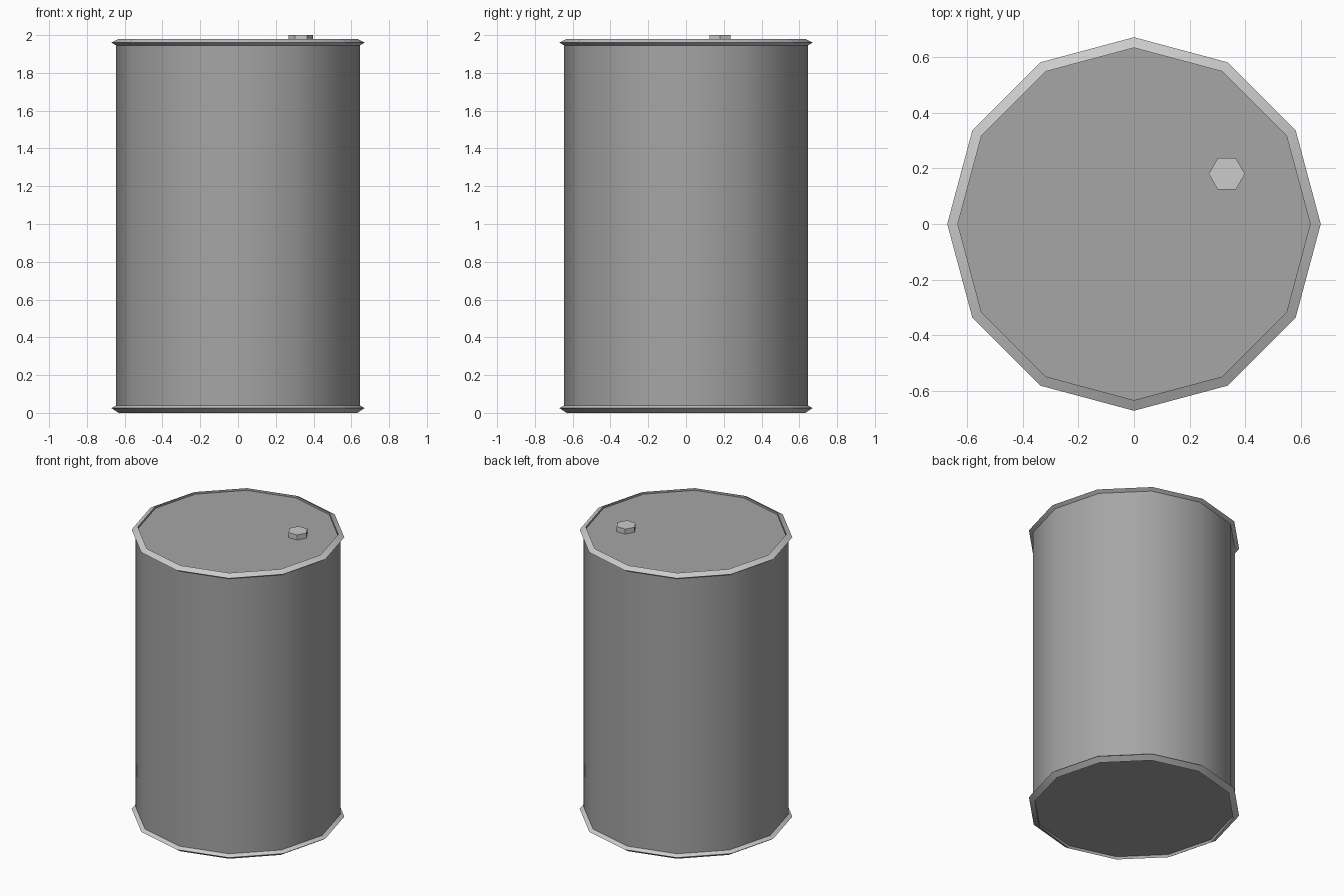
import bpy, bmesh, math

if "Cube" in bpy.data.objects:
    bpy.data.objects.remove(bpy.data.objects["Cube"])


def lathe(name, profile, sides, centre=(0, 0, 0), smooth_angle=None):
    """Revolve (radius, z) points round z and cap both ends."""
    bm = bmesh.new()
    rings = []
    for r, z in profile:
        rings.append([bm.verts.new((r * math.cos(2 * math.pi * i / sides),
                                    r * math.sin(2 * math.pi * i / sides), z))
                      for i in range(sides)])
    for low, high in zip(rings, rings[1:]):
        for i in range(sides):
            j = (i + 1) % sides
            bm.faces.new((low[i], low[j], high[j], high[i]))
    bm.faces.new(rings[0][::-1])
    bm.faces.new(rings[-1])
    bmesh.ops.recalc_face_normals(bm, faces=bm.faces)
    mesh = bpy.data.meshes.new(name)
    bm.to_mesh(mesh)
    bm.free()
    obj = bpy.data.objects.new(name, mesh)
    obj.location = centre
    bpy.context.collection.objects.link(obj)
    if smooth_angle:
        bpy.ops.object.select_all(action='DESELECT')
        obj.select_set(True)
        bpy.context.view_layer.objects.active = obj
        bpy.ops.object.shade_smooth_by_angle(angle=math.radians(smooth_angle))
    return obj


def material(name, grey):
    mat = bpy.data.materials.new(name)
    mat.diffuse_color = (grey, grey, grey, 1)
    mat.use_nodes = True
    mat.node_tree.nodes["Principled BSDF"].inputs["Base Color"].default_value = mat.diffuse_color
    return mat


# Drum: recessed ends, pointed rims and straight wall in one profile
LID = 1.965
bottom = [(0.632, 0.02), (0.632, 0.0), (0.67, 0.025), (0.645, 0.04)]
top = [(0.645, 1.945), (0.67, 1.96), (0.632, 1.98), (0.632, LID)]
drum = lathe("drum", bottom + top, 12, smooth_angle=31)

# Dark paint everywhere except the sloping rim faces
drum.data.materials.append(material("dark_paint", 0.38))
drum.data.materials.append(material("bare_rim", 0.8))
for face in drum.data.polygons:
    if 0.1 < abs(face.normal.z) < 0.99:
        face.material_index = 1

# Hexagonal filler cap standing on the lid
cap = lathe("filler_cap", [(0.065, LID), (0.065, 2.0)], 6, centre=(0.333, 0.18, 0))
